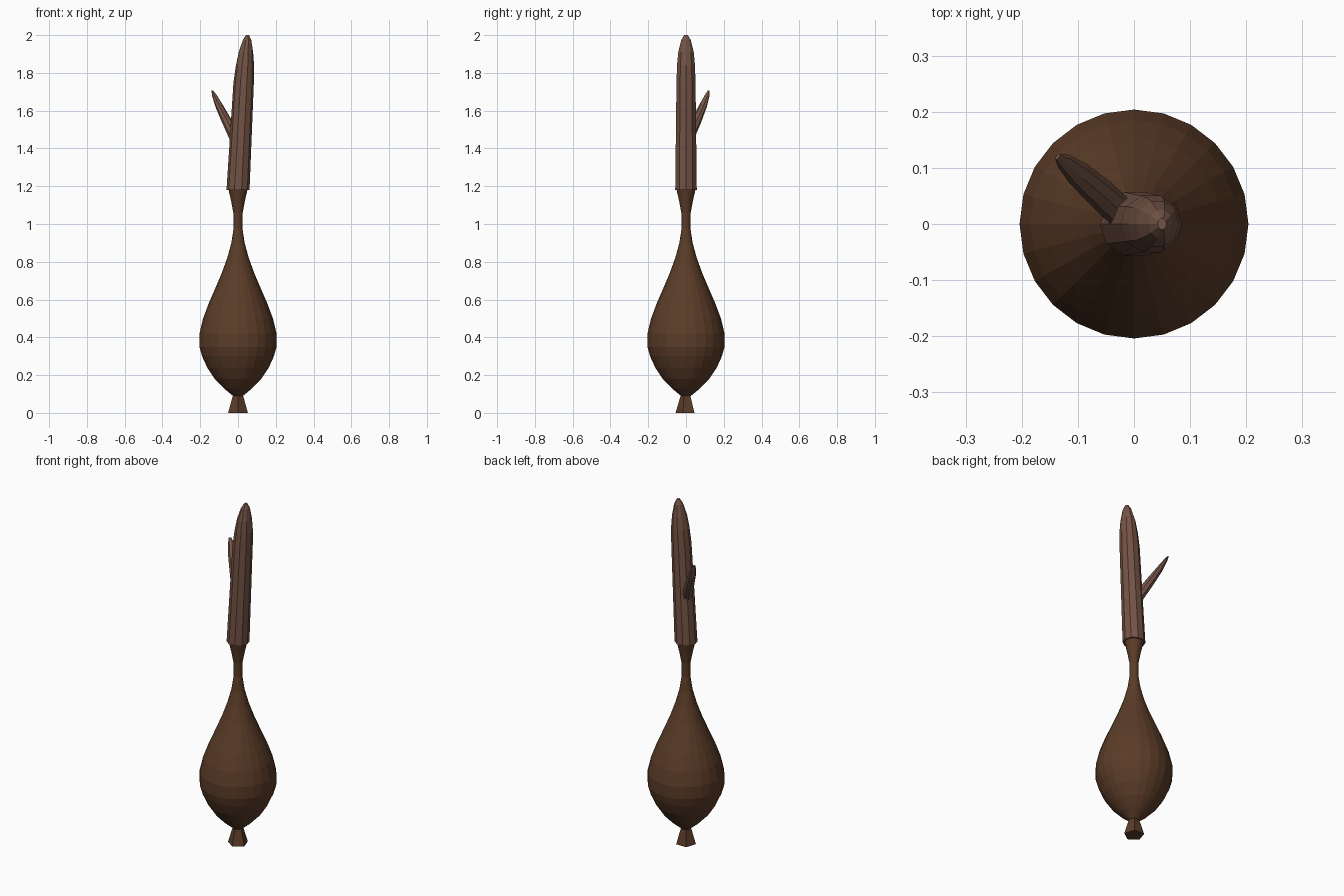
import bpy, bmesh, math
from mathutils import Vector

cube = bpy.data.objects.get("Cube")
if cube:
    bpy.data.objects.remove(cube, do_unlink=True)


def material(name, color):
    mat = bpy.data.materials.new(name)
    mat.use_nodes = True
    mat.diffuse_color = (*color, 1)
    mat.node_tree.nodes["Principled BSDF"].inputs["Base Color"].default_value = (*color, 1)
    return mat


def loft(name, rings, sides, mat, axis=(0, 0, 1), side=(1, 0, 0), turn=0.0):
    """Skin a row of (centre, width radius, depth radius) rings and cap both ends."""
    u = Vector(side).normalized()
    v = Vector(axis).normalized().cross(u)
    bm = bmesh.new()
    loops = []
    for centre, ru, rv in rings:
        angles = [turn + math.tau * i / sides for i in range(sides)]
        loops.append([bm.verts.new(Vector(centre) + u * ru * math.cos(a) + v * rv * math.sin(a))
                      for a in angles])
    for low, high in zip(loops, loops[1:]):
        for i in range(sides):
            j = (i + 1) % sides
            bm.faces.new((low[i], low[j], high[j], high[i]))
    bm.faces.new(loops[0][::-1])
    bm.faces.new(loops[-1])
    bmesh.ops.recalc_face_normals(bm, faces=bm.faces)
    mesh = bpy.data.meshes.new(name)
    bm.to_mesh(mesh)
    bm.free()
    mesh.materials.append(mat)
    obj = bpy.data.objects.new(name, mesh)
    bpy.context.collection.objects.link(obj)
    return obj


dark_wood = material("dark_brown", (0.105, 0.045, 0.021))
bark = material("reddish_brown", (0.175, 0.088, 0.06))

# Flared five-sided foot
loft("foot", [((0, 0, 0), 0.055, 0.055), ((0, 0, 0.1), 0.026, 0.026)],
     5, dark_wood, turn=-math.pi / 2)

# Turned bulb with a slim neck
profile = [(0.085, 0.02), (0.13, 0.075), (0.18, 0.123), (0.24, 0.163), (0.30, 0.19),
           (0.35, 0.204), (0.42, 0.204), (0.50, 0.185), (0.58, 0.155), (0.66, 0.12),
           (0.74, 0.086), (0.82, 0.057), (0.90, 0.035), (0.98, 0.023), (1.06, 0.025),
           (1.12, 0.036), (1.19, 0.052)]
loft("bulb", [((0, 0, z), r, r) for z, r in profile], 24, dark_wood)

# Leaning stalk with a blunt tip
stalk = [(1.18, 0.0, 0.061, 0.06), (1.75, 0.03, 0.054, 0.053), (1.84, 0.037, 0.048, 0.05),
         (1.91, 0.042, 0.038, 0.043), (1.975, 0.048, 0.022, 0.026), (2.0, 0.05, 0.008, 0.01)]
loft("stalk", [((x, 0, z), rx, ry) for z, x, rx, ry in stalk], 10, bark)

# Side shoot, rising to the back right
shoot = [((-0.015, 0.012, 1.45), 0.028, 0.028), ((-0.06, 0.055, 1.545), 0.027, 0.025),
         ((-0.1, 0.09, 1.625), 0.023, 0.018), ((-0.125, 0.112, 1.68), 0.015, 0.01),
         ((-0.136, 0.12, 1.705), 0.007, 0.003)]
loft("side_shoot", shoot, 8, bark, axis=(-0.43, 0.38, 0.82), side=(0.66, 0.75, 0))
